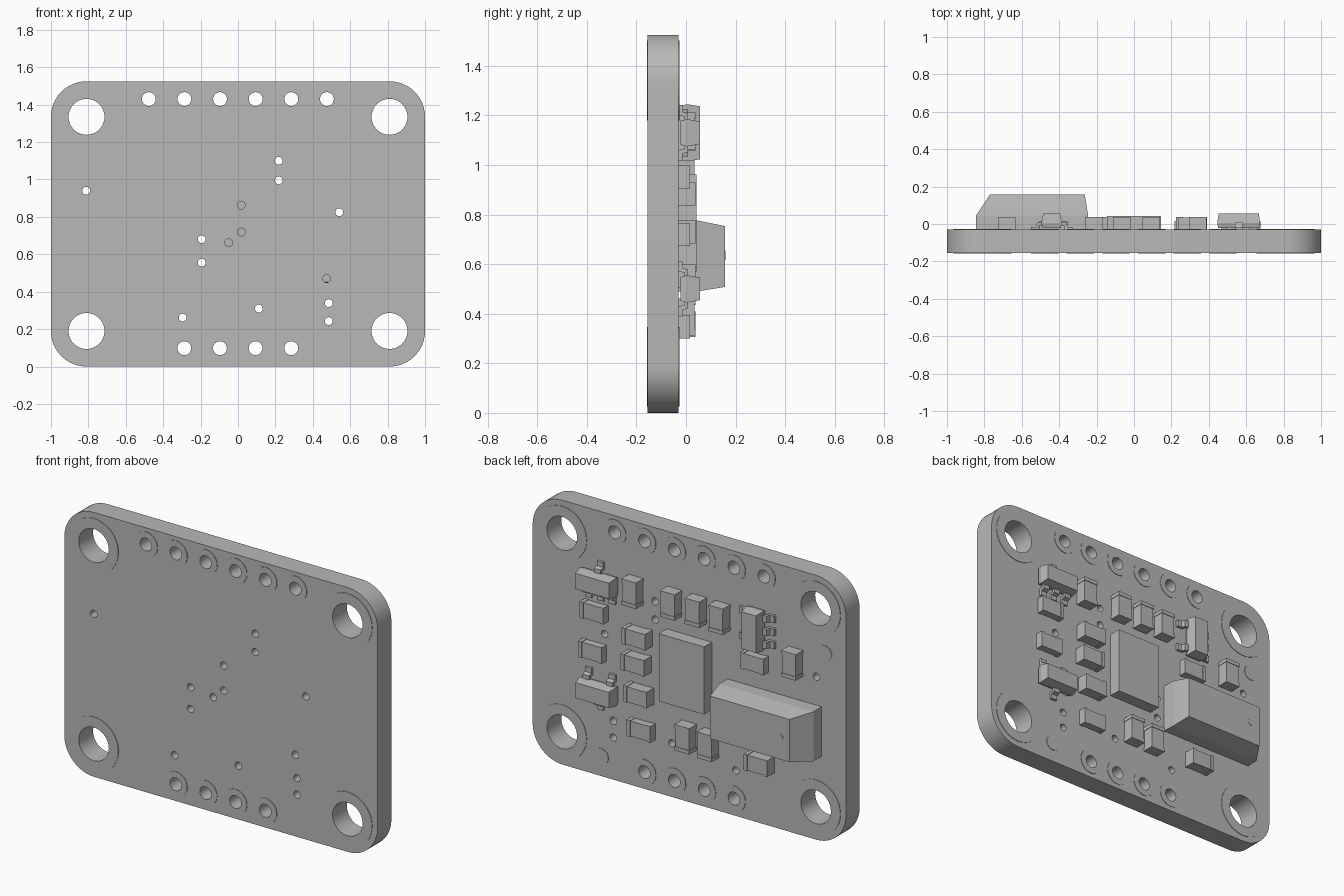
import bpy, bmesh, math
from mathutils import Matrix

cube = bpy.data.objects.get("Cube")
if cube:
    bpy.data.objects.remove(cube, do_unlink=True)

FRONT, BACK = -0.155, -0.03      # the two faces of the board
H = 1.525                        # board height

grey = bpy.data.materials.new("plain grey")
grey.use_nodes = True
grey.diffuse_color = (0.48, 0.48, 0.48, 1)
grey.node_tree.nodes["Principled BSDF"].inputs["Base Color"].default_value = (0.48, 0.48, 0.48, 1)


def add_object(name, mesh):
    mesh.materials.clear()
    mesh.materials.append(grey)
    ob = bpy.data.objects.new(name, mesh)
    bpy.context.collection.objects.link(ob)
    return ob


def from_bmesh(name, bm):
    bmesh.ops.recalc_face_normals(bm, faces=bm.faces)
    mesh = bpy.data.meshes.new(name)
    bm.to_mesh(mesh)
    bm.free()
    return add_object(name, mesh)


def circle(x, z, r, n=32):
    return [(x + r * math.cos(2 * math.pi * i / n), z + r * math.sin(2 * math.pi * i / n)) for i in range(n)]


def sheet(name, outlines, y0, y1):
    """Flat plate between y0 and y1; inner outlines become holes."""
    cu = bpy.data.curves.new(name, "CURVE")
    cu.dimensions = "2D"
    cu.fill_mode = "BOTH"
    cu.extrude = (y1 - y0) / 2
    for pts in outlines:
        sp = cu.splines.new("POLY")
        sp.points.add(len(pts) - 1)
        for p, (x, z) in zip(sp.points, pts):
            p.co = (x, z, 0, 1)
        sp.use_cyclic_u = True
    tmp = bpy.data.objects.new(name + "_outline", cu)
    bpy.context.collection.objects.link(tmp)
    bpy.context.view_layer.update()
    mesh = bpy.data.meshes.new_from_object(tmp.evaluated_get(bpy.context.evaluated_depsgraph_get()))
    bpy.data.objects.remove(tmp, do_unlink=True)
    mesh.transform(Matrix.Translation((0, (y0 + y1) / 2, 0)) @ Matrix.Rotation(math.pi / 2, 4, "X"))
    bm = bmesh.new()
    bm.from_mesh(mesh)
    bmesh.ops.remove_doubles(bm, verts=bm.verts, dist=1e-5)
    return from_bmesh(name, bm)


def loft(bm, sections):
    """Closed block through rectangles (y, x0, x1, z0, z1)."""
    rings = [[bm.verts.new(p) for p in ((x0, y, z0), (x1, y, z0), (x1, y, z1), (x0, y, z1))]
             for y, x0, x1, z0, z1 in sections]
    bm.faces.new(rings[0])
    bm.faces.new(rings[-1])
    for a, b in zip(rings, rings[1:]):
        for i in range(4):
            j = (i + 1) % 4
            bm.faces.new((a[i], a[j], b[j], b[i]))


def box(bm, w, d, y0, y1, x=0, z=0):
    loft(bm, [(y, x - w / 2, x + w / 2, z - d / 2, z + d / 2) for y in (y0, y1)])


def lead(bm, x, side):
    """Bent metal leg leaving a package on the +z or -z side."""
    profile = [(0.04, 0.038), (0.078, 0.038), (0.085, 0.015), (0.112, 0.015),
               (0.112, -0.002), (0.07, -0.002), (0.066, 0.023), (0.04, 0.023)]
    ends = [[bm.verts.new((x + dx, h, side * v)) for v, h in profile] for dx in (-0.02, 0.02)]
    bm.faces.new(ends[0])
    bm.faces.new(ends[1])
    n = len(profile)
    for i in range(n):
        j = (i + 1) % n
        bm.faces.new((ends[0][i], ends[0][j], ends[1][j], ends[1][i]))


def package(name, x, z, upper, lower, turn=0):
    """Small leaded package with a drafted body."""
    bm = bmesh.new()
    loft(bm, [(y, -0.115 * s, 0.115 * s, -0.055 * t, 0.055 * t)
              for y, s, t in ((0.008, 0.95, 0.88), (0.035, 1, 1), (0.087, 0.93, 0.82))])
    for side, row in ((1, upper), (-1, lower)):
        for u in row:
            lead(bm, u, side)
    ob = from_bmesh(name, bm)
    ob.location = (x, BACK, z)
    ob.rotation_euler = (0, math.radians(turn), 0)


def chip(name, x, z, upright, h):
    """Two-terminal chip: a body with slightly larger end caps."""
    bm = bmesh.new()
    box(bm, 0.108, 0.088, -0.002, h - 0.003)
    for s in (-1, 1):
        box(bm, 0.022, 0.094, -0.002, h, x=s * 0.064)
    ob = from_bmesh(name, bm)
    ob.location = (x, BACK, z)
    ob.rotation_euler = (0, math.pi / 2 if upright else 0, 0)


# Hole positions
mounts = [(sx * 0.81, z) for sx in (-1, 1) for z in (0.19, H - 0.19)]
pins = [(-0.477 + 0.1905 * i, 1.43) for i in range(6)]
pins += [(-0.287 + 0.1905 * i, 0.098) for i in range(4)]
vias = [(0.218, 1.10), (0.218, 0.995), (0.017, 0.863), (0.017, 0.719), (-0.05, 0.662),
        (-0.194, 0.681), (-0.194, 0.556), (-0.812, 0.94), (0.541, 0.825), (0.474, 0.47),
        (0.485, 0.339), (0.485, 0.243), (-0.296, 0.262), (0.111, 0.31)]

# Board with rounded corners and drilled holes
R = 0.19
outline = []
for k, (sx, sz) in enumerate(((1, 1), (-1, 1), (-1, -1), (1, -1))):
    for i in range(13):
        a = math.pi / 2 * (k + i / 12)
        outline.append((sx * (1 - R) + R * math.cos(a), H / 2 + sz * (H / 2 - R) + R * math.sin(a)))
holes = [circle(x, z, 0.096, 40) for x, z in mounts]
holes += [circle(x, z, 0.037, 24) for x, z in pins]
holes += [circle(x, z, 0.021, 16) for x, z in vias]
board = sheet("board", [outline] + holes, FRONT, BACK)

# Thin pads around the holes on both faces
for label, y0, y1 in (("front", FRONT - 0.003, FRONT + 0.0005), ("back", BACK - 0.0005, BACK + 0.003)):
    for i, (x, z) in enumerate(mounts):
        sheet(f"{label}_mount_pad_{i}", [circle(x, z, 0.156, 48), circle(x, z, 0.096, 40)], y0, y1)
    for i, (x, z) in enumerate(pins):
        sheet(f"{label}_pin_pad_{i}", [circle(x, z, 0.073, 32), circle(x, z, 0.037, 24)], y0, y1)

# Round alignment marks on the back
for i, (x, z) in enumerate(((-0.865, 1.09), (0.56, 0.115))):
    sheet(f"alignment_mark_{i}", [circle(x, z, 0.045, 24)], BACK - 0.0005, BACK + 0.003)

# Main flat chip
bm = bmesh.new()
box(bm, 0.288, 0.39, BACK - 0.002, 0.042, z=0.766)
from_bmesh("main_chip", bm)

# Tall sensor block with a sloping end and a round mark
bm = bmesh.new()
loft(bm, [(BACK - 0.002, -0.845, -0.242, 0.49, 0.776),
          (0.045, -0.845, -0.245, 0.49, 0.776),
          (0.157, -0.77, -0.263, 0.508, 0.754)])
from_bmesh("sensor_block", bm)
sheet("sensor_mark", [circle(-0.71, 0.636, 0.019, 20)], 0.1565, 0.159)

# Leaded packages
package("upper_package", 0.56, 1.13, (0,), (-0.075, 0, 0.075))
package("lower_package", 0.56, 0.50, (-0.075, 0.075), (0,))
package("side_package", -0.44, 1.13, (-0.075, 0.075), (-0.075, 0, 0.075), turn=90)

# Small chips: x, z, height
LOW, TALL = 0.046, 0.068
upright = [(0.34, 1.136, TALL), (0.093, 1.134, TALL), (-0.065, 1.134, TALL), (-0.215, 1.134, TALL),
           (-0.68, 0.995, TALL), (0, 0.387, TALL), (-0.143, 0.382, TALL)]
level = [(0.592, 0.95, LOW), (0.602, 0.72, LOW), (0.31, 0.883, TALL), (0.316, 0.731, TALL),
         (0.30, 0.552, TALL), (0.292, 0.348, LOW), (-0.43, 0.93, LOW), (-0.47, 0.363, TALL)]
for i, (x, z, h) in enumerate(upright):
    chip(f"upright_chip_{i}", x, z, True, h)
for i, (x, z, h) in enumerate(level):
    chip(f"level_chip_{i}", x, z, False, h)

# Smooth the rounded walls of the board, keeping its rims sharp
bpy.ops.object.select_all(action="DESELECT")
board.select_set(True)
bpy.context.view_layer.objects.active = board
bpy.ops.object.shade_smooth_by_angle(angle=math.radians(30))
